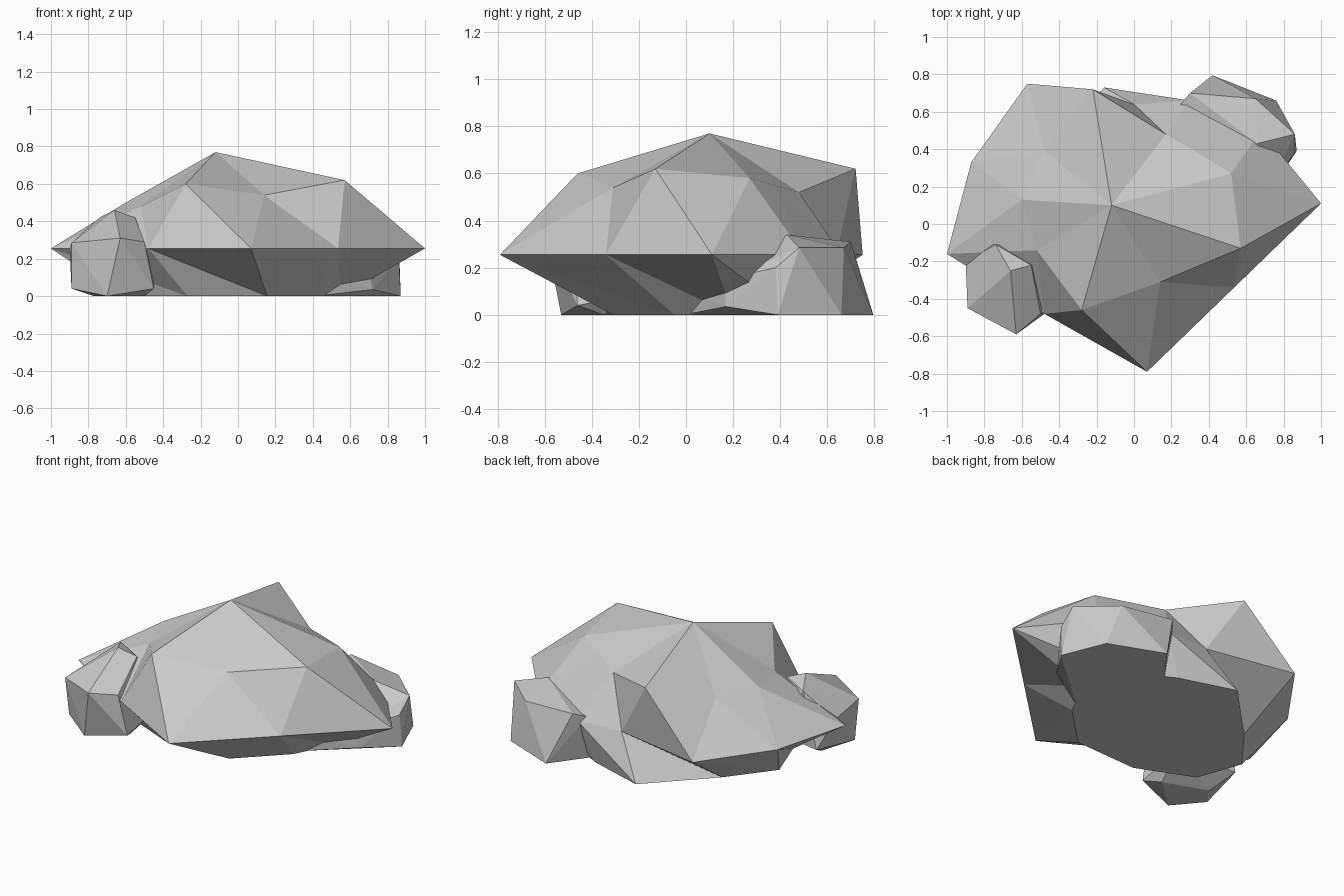
import bpy, bmesh

if "Cube" in bpy.data.objects:
    bpy.data.objects.remove(bpy.data.objects["Cube"])


def finish(bm, name):
    bmesh.ops.recalc_face_normals(bm, faces=bm.faces[:])
    mesh = bpy.data.meshes.new(name)
    bm.to_mesh(mesh)
    bm.free()
    obj = bpy.data.objects.new(name, mesh)
    bpy.context.collection.objects.link(obj)
    return obj


def ringed_rock(name, apex, rings):
    """Faceted rock: fan at the apex, triangulated bands, flat underside."""
    bm = bmesh.new()
    top = bm.verts.new(apex)
    loops = [[bm.verts.new(p) for p in ring] for ring in rings]
    n = len(loops[0])
    for i in range(n):
        j = (i + 1) % n
        bm.faces.new((top, loops[0][i], loops[0][j]))
        for a, b in zip(loops, loops[1:]):
            bm.faces.new((a[i], b[i], b[j]))
            bm.faces.new((a[i], b[j], a[j]))
    bm.faces.new(loops[-1][::-1])
    return finish(bm, name)


def hull_rock(name, points):
    """Small convex stone."""
    bm = bmesh.new()
    for p in points:
        bm.verts.new(p)
    res = bmesh.ops.convex_hull(bm, input=bm.verts[:])
    loose = [v for v in bm.verts if not v.link_faces]
    bmesh.ops.delete(bm, geom=loose, context='VERTS')
    return finish(bm, name)


# Main boulder: shoulder, widest rim and base outlines
shoulder = [(.14, -.31, .54), (.57, -.13, .62), (.52, .27, .58), (.35, .375, .55),
            (.17, .48, .52), (-.22, .72, .62), (-.48, .39, .50), (-.60, .13, .50),
            (-.52, -.14, .48), (-.28, -.46, .60)]
rim = [(.07, -.79), (.535, -.34), (1, .11), (.68, .50), (.3, .66),
       (0, .64), (-.57, .75), (-.87, .33), (-1, -.16), (-.48, -.48)]
base = [(.156, -.31), (.42, -.05), (.55, .20), (.52, .45), (.195, .62),
        (-.16, .73), (-.51, .37), (-.72, .10), (-.62, -.18), (-.27, -.33)]
ringed_rock("boulder", (-.12, .10, .77),
            [shoulder,
             [(x, y, .255) for x, y in rim],
             [(x, y, 0) for x, y in base]])

# Back right stone
hull_rock("back_stone", [
    (.41, -.01, 0), (.87, .39, 0), (.76, .66, 0), (.42, .795, 0), (.72, .17, .035),
    (.42, -.01, .12), (.70, .16, .15), (.86, .38, .2), (.86, .48, .285),
    (.65, .67, .285), (.30, .70, .31), (.24, .63, .28), (.66, .43, .34), (.2, .5, 0)])

# Front left stone
hull_rock("front_stone", [
    (-.70, -.53, 0), (-.89, -.41, .04), (-.45, -.46, .04), (-.50, -.35, 0),
    (-.77, -.25, 0), (-.84, -.10, .08), (-.89, -.45, .285), (-.63, -.59, .31),
    (-.50, -.48, .29), (-.66, -.25, .46), (-.55, -.22, .42), (-.90, -.20, .25),
    (-.74, -.11, .42), (-.45, -.15, .1)])
